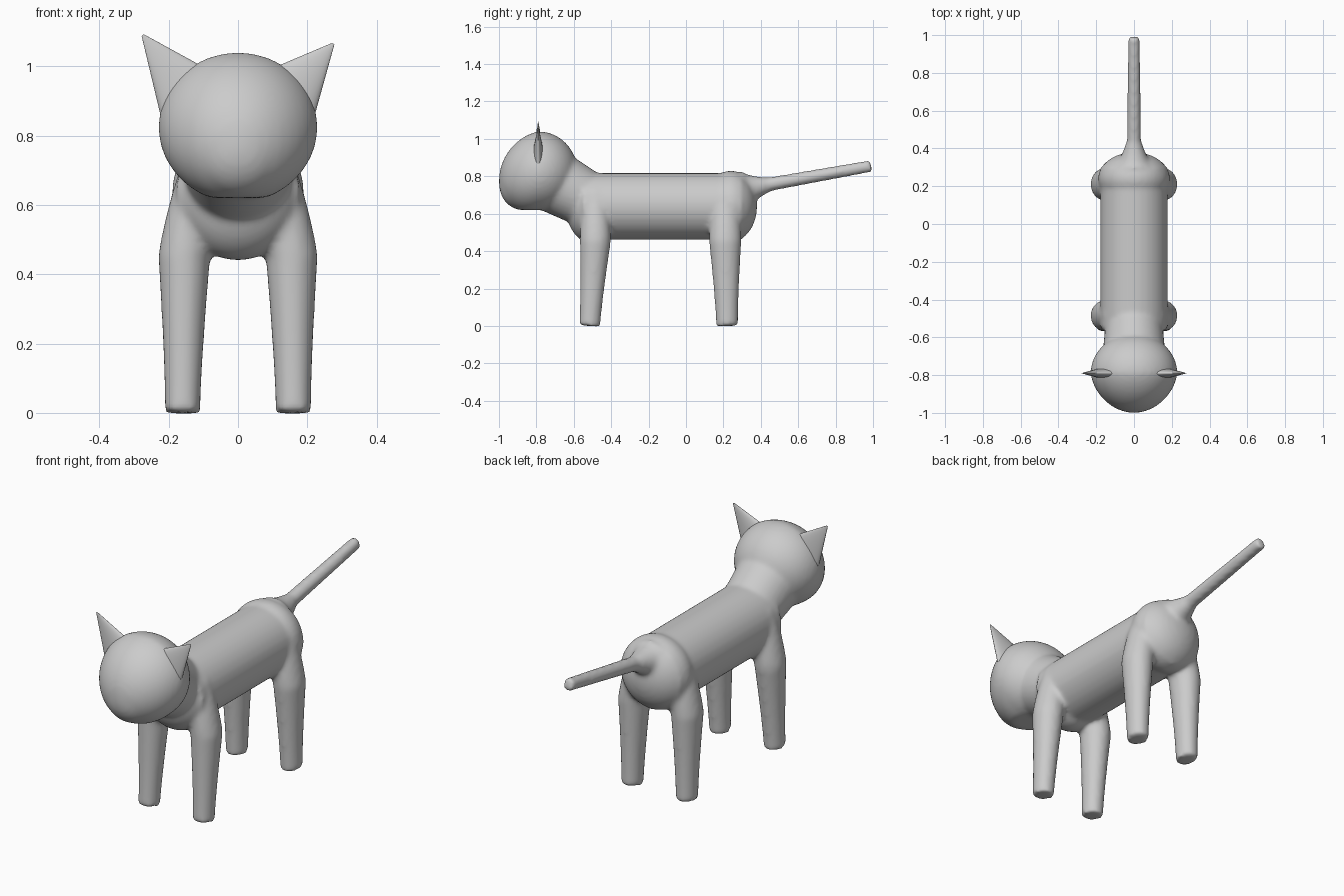
import bpy, bmesh, math
from mathutils import Matrix, Vector

if "Cube" in bpy.data.objects:
    bpy.data.objects.remove(bpy.data.objects["Cube"], do_unlink=True)

light_grey = bpy.data.materials.new("light grey")
light_grey.use_nodes = True
colour = (0.6, 0.6, 0.6, 1)
light_grey.diffuse_color = colour
light_grey.node_tree.nodes["Principled BSDF"].inputs["Base Color"].default_value = colour


def add_ball(bm, centre, radii):
    """Add an ellipsoid and return its vertices."""
    placement = Matrix.Translation(centre) @ Matrix.Diagonal((*radii, 1))
    made = bmesh.ops.create_uvsphere(bm, u_segments=40, v_segments=24, radius=1, matrix=placement)
    return made["verts"]


def add_limb(bm, start, end, start_radius, end_radius, flatten=1, power=1, rings=12, sides=32):
    """Add a tapered tube; flatten squeezes its depth, power bends its taper."""
    start, end = Vector(start), Vector(end)
    axis = (end - start).normalized()
    helper = Vector((0, 1, 0)) if abs(axis.y) < 0.5 else Vector((1, 0, 0))
    across = axis.cross(helper).normalized()
    depth = axis.cross(across) * flatten
    loops = []
    for step in range(rings + 1):
        along = step / rings
        centre = start.lerp(end, along)
        radius = start_radius + (end_radius - start_radius) * along ** power
        loop = []
        for side in range(sides):
            angle = math.tau * side / sides
            offset = across * math.cos(angle) + depth * math.sin(angle)
            loop.append(bm.verts.new(centre + offset * radius))
        loops.append(loop)
    for lower, upper in zip(loops, loops[1:]):
        for side in range(sides):
            after = (side + 1) % sides
            bm.faces.new((lower[side], lower[after], upper[after], upper[side]))
    bm.faces.new(list(reversed(loops[0])))
    bm.faces.new(loops[-1])


def make_object(bm, name):
    """Turn the bmesh into the active, selected object."""
    bmesh.ops.recalc_face_normals(bm, faces=bm.faces)
    mesh = bpy.data.meshes.new(name)
    bm.to_mesh(mesh)
    bm.free()
    mesh.materials.append(light_grey)
    made = bpy.data.objects.new(name, mesh)
    bpy.context.collection.objects.link(made)
    for other in bpy.context.selected_objects:
        other.select_set(False)
    made.select_set(True)
    bpy.context.view_layer.objects.active = made
    return made


bm = bmesh.new()

# Trunk, with a fuller chest and a rounded rump
add_limb(bm, (0, -0.55, 0.64), (0, 0.3, 0.64), 0.178, 0.178)
add_ball(bm, (0, -0.5, 0.63), (0.18, 0.14, 0.19))
add_ball(bm, (0, 0.24, 0.64), (0.19, 0.14, 0.19))

# Head: its front half narrows towards the muzzle, and its chin is flattened
head_centre = Vector((0, -0.79, 0.825))
for vert in add_ball(bm, head_centre, (0.23, 0.21, 0.215)):
    forward = max(0, head_centre.y - vert.co.y)
    vert.co.x *= 1 - 0.5 * forward
    vert.co.z -= 0.2 * forward
    vert.co.z = max(vert.co.z, 0.62)
add_ball(bm, (0, -0.89, 0.765), (0.14, 0.11, 0.14))

# Neck
add_limb(bm, (0, -0.72, 0.78), (0, -0.52, 0.67), 0.17, 0.15)

# Legs with shoulders and hips, mirrored left and right
for side in (-1, 1):
    for foot, lean, flatten in ((-0.515, 0.03, 1.1), (0.22, -0.01, 1.15)):
        knee = Vector((0.155 * side, foot + lean, 0.45))
        add_limb(bm, (0.16 * side, foot, 0), knee, 0.051, 0.075, flatten, 1.4)
        upper = (0.11 * side, knee.y, 0.72)
        add_limb(bm, knee, upper, 0.075, 0.05, flatten, 2)

# Tail, flared where it leaves the rump
add_limb(bm, (0, 0.35, 0.74), (0, 0.99, 0.855), 0.038, 0.032)
add_limb(bm, (0, 0.32, 0.73), (0, 0.45, 0.757), 0.1, 0.036, 1, 0.6)

# Fuse the parts into one soft skin
body = make_object(bm, "body")
fuse = body.modifiers.new("fuse", 'REMESH')
fuse.mode = 'VOXEL'
fuse.voxel_size = 0.011
soften = body.modifiers.new("soften", 'SMOOTH')
soften.iterations = 10
for modifier in ("fuse", "soften"):
    bpy.ops.object.modifier_apply(modifier=modifier)
bpy.ops.object.shade_smooth_by_angle(angle=math.radians(50))

# Thin pointed ears, the right one slightly taller
for side, name, tip_height in ((1, "left_ear", 1.065), (-1, "right_ear", 1.09)):
    bm = bmesh.new()
    add_limb(bm, (0.13 * side, -0.79, 0.9), (0.275 * side, -0.79, tip_height),
             0.11, 0.004, 0.3)
    make_object(bm, name)
    bpy.ops.object.shade_smooth_by_angle(angle=math.radians(50))
